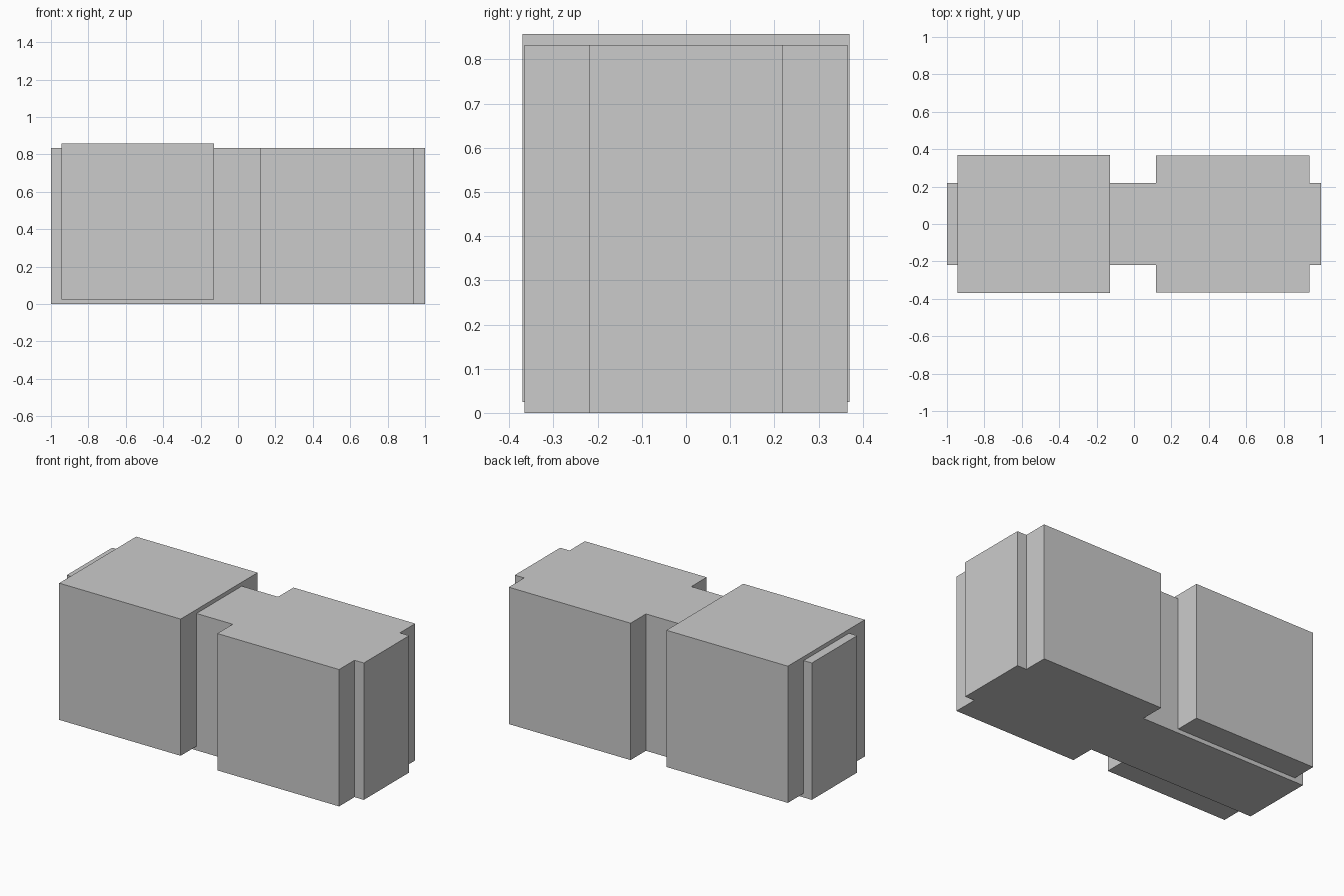
import bpy, bmesh

if "Cube" in bpy.data.objects:
    bpy.data.objects.remove(bpy.data.objects["Cube"])


def extrude_profile(name, points, z0, z1):
    """Extrude a flat outline (x, y) from z0 up to z1 as a closed solid."""
    bm = bmesh.new()
    face = bm.faces.new([bm.verts.new((x, y, z0)) for x, y in points])
    top = bmesh.ops.extrude_face_region(bm, geom=[face], use_keep_orig=True)
    verts = [g for g in top["geom"] if isinstance(g, bmesh.types.BMVert)]
    bmesh.ops.translate(bm, verts=verts, vec=(0, 0, z1 - z0))
    bmesh.ops.recalc_face_normals(bm, faces=bm.faces[:])
    mesh = bpy.data.meshes.new(name)
    bm.to_mesh(mesh)
    bm.free()
    obj = bpy.data.objects.new(name, mesh)
    bpy.context.collection.objects.link(obj)
    return obj


# Long core with the right-hand block as one stepped solid
half = [(-1, -0.218), (0.117, -0.218), (0.117, -0.366),
        (0.937, -0.366), (0.937, -0.218), (1, -0.218)]
outline = half + [(x, -y) for x, y in reversed(half)]
extrude_profile("core_and_right_block", outline, 0, 0.833)

# Left block, sleeved over the core and slightly raised
left = [(-0.945, -0.37), (-0.127, -0.37), (-0.127, 0.37), (-0.945, 0.37)]
extrude_profile("left_block", left, 0.025, 0.857)
